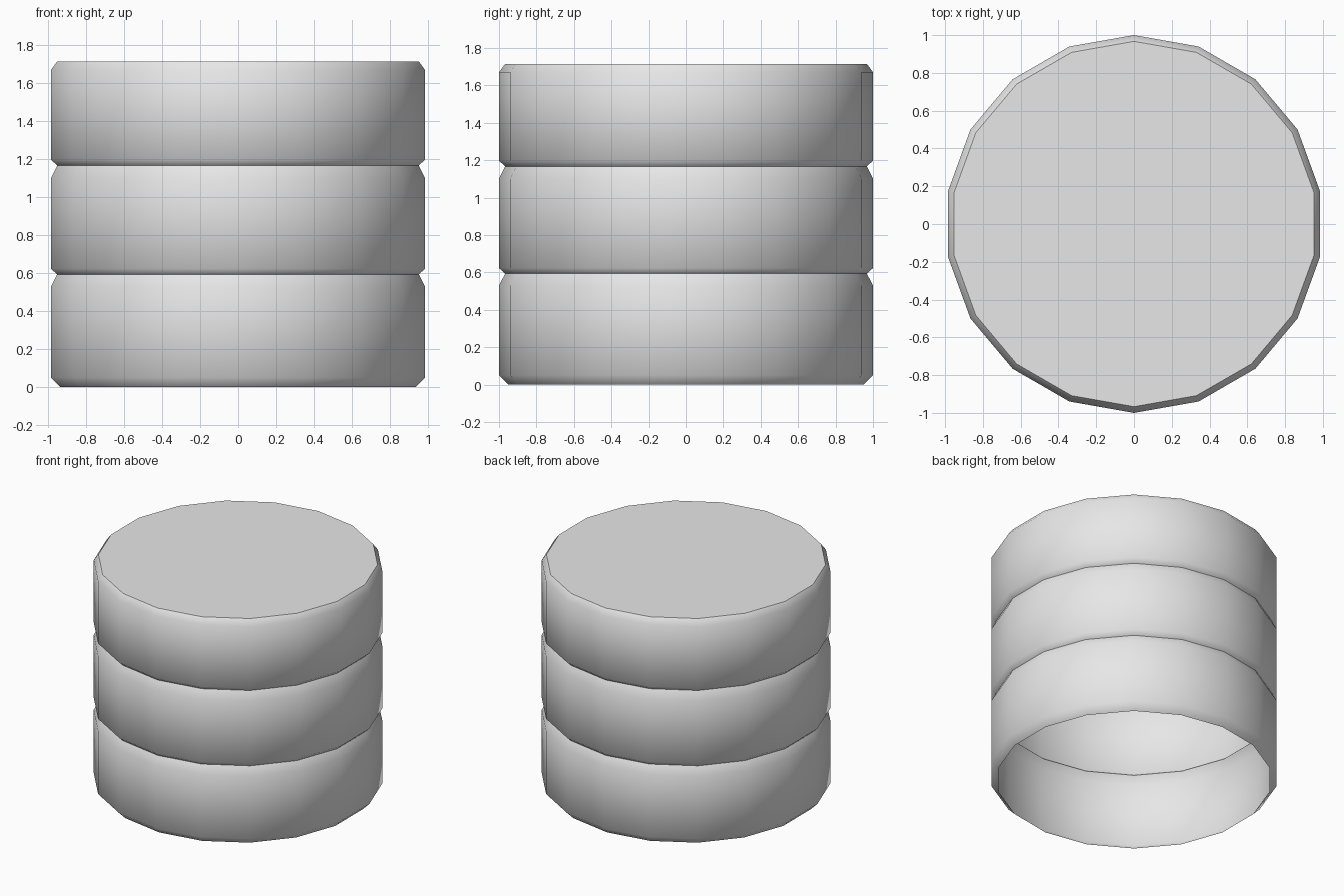
import bpy
import bmesh
import math

cube = bpy.data.objects.get("Cube")
if cube:
    bpy.data.objects.remove(cube, do_unlink=True)

SIDES = 18

# Plain grey material
grey = bpy.data.materials.new("light grey")
grey.use_nodes = True
colour = (0.8, 0.8, 0.8, 1)
grey.diffuse_color = colour
grey.node_tree.nodes["Principled BSDF"].inputs["Base Color"].default_value = colour

# Outline from the open bottom rim to the closed top, as (radius, height)
profile = [
    (0.95, 0), (1, 0.05), (1, 0.53),            # lower band
    (0.967, 0.593), (1, 0.623), (1, 1.1),       # middle band
    (0.967, 1.167), (1, 1.197), (1, 1.67),      # upper band
    (0.967, 1.715),
]


def add_ring(bm, radius, height):
    angles = [math.pi / 2 + math.tau * i / SIDES for i in range(SIDES)]
    return [bm.verts.new((radius * math.cos(a), radius * math.sin(a), height))
            for a in angles]


# Stacked hollow drum: walls, then the top cap
bm = bmesh.new()
rings = [add_ring(bm, r, z) for r, z in profile]
for low, high in zip(rings, rings[1:]):
    for i in range(SIDES):
        j = (i + 1) % SIDES
        bm.faces.new((low[i], low[j], high[j], high[i]))
bm.faces.new(rings[-1])

mesh = bpy.data.meshes.new("banded_drum")
bm.to_mesh(mesh)
bm.free()
mesh.materials.append(grey)
drum = bpy.data.objects.new("banded_drum", mesh)
bpy.context.collection.objects.link(drum)

# Smooth each band, keeping the grooves and cap edge sharp
bpy.ops.object.select_all(action="DESELECT")
drum.select_set(True)
bpy.context.view_layer.objects.active = drum
bpy.ops.object.shade_smooth_by_angle(angle=math.radians(50))
